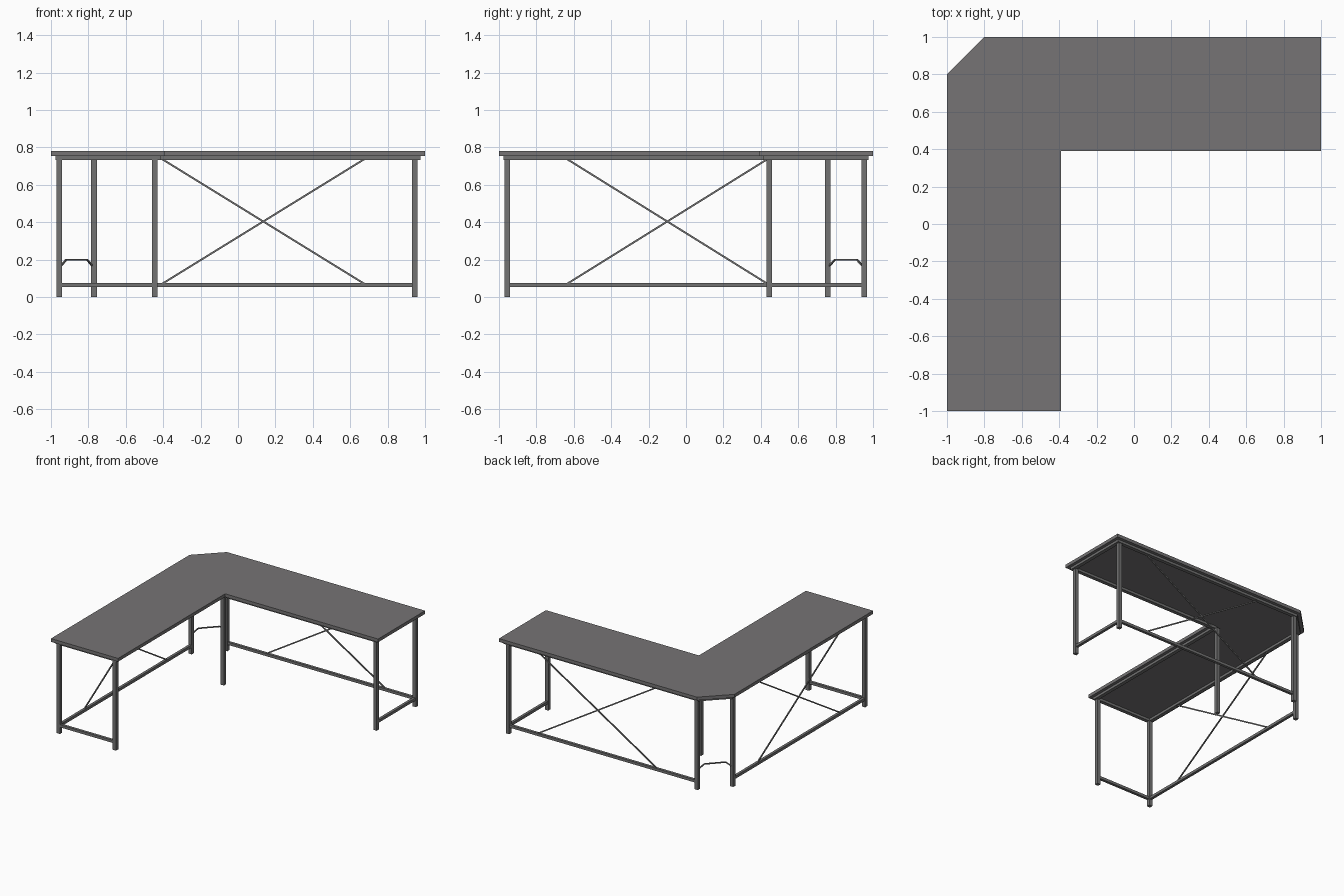
import bpy, bmesh
from mathutils import Vector

if "Cube" in bpy.data.objects:
    bpy.data.objects.remove(bpy.data.objects["Cube"])


def material(name, col):
    m = bpy.data.materials.new(name)
    m.diffuse_color = (*col, 1)
    m.use_nodes = True
    m.node_tree.nodes["Principled BSDF"].inputs["Base Color"].default_value = m.diffuse_color
    return m


GREY = material("desk grey", (0.18, 0.175, 0.178))
STEEL = material("frame grey", (0.17, 0.17, 0.17))


def finish(name, bm, mat):
    bmesh.ops.recalc_face_normals(bm, faces=bm.faces)
    me = bpy.data.meshes.new(name)
    bm.to_mesh(me)
    bm.free()
    me.materials.append(mat)
    ob = bpy.data.objects.new(name, me)
    bpy.context.collection.objects.link(ob)
    return ob


def box(name, lo, hi):
    bm = bmesh.new()
    bmesh.ops.create_cube(bm, size=1)
    for v in bm.verts:
        v.co = Vector([lo[i] + (v.co[i] + 0.5) * (hi[i] - lo[i]) for i in range(3)])
    return finish(name, bm, STEEL)


def add_beam(bm, a, b, w, h):
    # rectangular bar from a to b, h measured upward
    a, b = Vector(a), Vector(b)
    d = (b - a).normalized()
    side = d.cross(Vector((0, 0, 1))).normalized()
    up = side.cross(d)
    ends = [[bm.verts.new(p + side * sx * w / 2 + up * sz * h / 2)
             for sx, sz in ((-1, -1), (1, -1), (1, 1), (-1, 1))] for p in (a, b)]
    for q in ends:
        bm.faces.new(q)
    for i in range(4):
        j = (i + 1) % 4
        bm.faces.new((ends[0][i], ends[0][j], ends[1][j], ends[1][i]))


def outline(e):
    # L-shaped outline with clipped back corner, inset by e
    c = e * 0.414
    return [(-1 + e, -1 + e), (-0.39 - e, -1 + e), (-0.39 - e, 0.39 + e), (1 - e, 0.39 + e),
            (1 - e, 1 - e), (-0.8 + c, 1 - e), (-1 + e, 0.8 - c)]


# Desktop
bm = bmesh.new()
face = bm.faces.new([bm.verts.new((x, y, 0.753)) for x, y in outline(0)])
ext = bmesh.ops.extrude_face_region(bm, geom=[face])
bmesh.ops.translate(bm, vec=(0, 0, 0.027),
                    verts=[g for g in ext["geom"] if isinstance(g, bmesh.types.BMVert)])
finish("desktop", bm, GREY)

# Rim frame under the desktop, mitred at corners
bm = bmesh.new()
rings = [[bm.verts.new((x, y, z)) for x, y in outline(e)]
         for e, z in ((0.025, 0.733), (0.025, 0.753), (0.055, 0.753), (0.055, 0.733))]
for k in range(4):
    r, s = rings[k], rings[(k + 1) % 4]
    for i in range(7):
        j = (i + 1) % 7
        bm.faces.new((r[i], r[j], s[j], s[i]))
finish("top_frame", bm, STEEL)

# Legs
LEGS = {"left_arm_outer_leg": (-0.955, -0.955), "left_arm_inner_leg": (-0.445, -0.955),
        "inner_corner_leg": (-0.445, 0.445), "right_arm_front_leg": (0.945, 0.445),
        "right_arm_back_leg": (0.945, 0.953), "corner_back_leg": (-0.77, 0.953),
        "corner_left_leg": (-0.955, 0.757)}
for n, (x, y) in LEGS.items():
    box(n, (x - 0.015, y - 0.015, 0), (x + 0.015, y + 0.015, 0.735))

# Low rails along the back, left side and both arm ends
for n, a, b in (("back_rail", "corner_back_leg", "right_arm_back_leg"),
                ("left_rail", "corner_left_leg", "left_arm_outer_leg"),
                ("left_arm_end_rail", "left_arm_outer_leg", "left_arm_inner_leg"),
                ("right_arm_end_rail", "right_arm_front_leg", "right_arm_back_leg")):
    bm = bmesh.new()
    add_beam(bm, (*LEGS[a], 0.064), (*LEGS[b], 0.064), 0.022, 0.022)
    finish(n, bm, STEEL)

# Crossed braces on the back and left side
for n, p, q in (("back_brace", (-0.41, 0.953), (0.68, 0.953)),
                ("left_brace", (-0.955, -0.64), (-0.955, 0.44))):
    bm = bmesh.new()
    add_beam(bm, (*p, 0.068), (*q, 0.74), 0.008, 0.01)
    add_beam(bm, (*p, 0.74), (*q, 0.068), 0.008, 0.01)
    finish(n, bm, STEEL)

# Bent tie between the two corner legs
a, b = Vector(LEGS["corner_left_leg"]), Vector(LEGS["corner_back_leg"])
pts = [(*a.lerp(b, t), z) for t, z in ((0.05, 0.167), (0.2, 0.2), (0.8, 0.2), (0.95, 0.167))]
bm = bmesh.new()
for p, q in zip(pts, pts[1:]):
    add_beam(bm, p, q, 0.01, 0.008)
finish("corner_tie", bm, STEEL)
